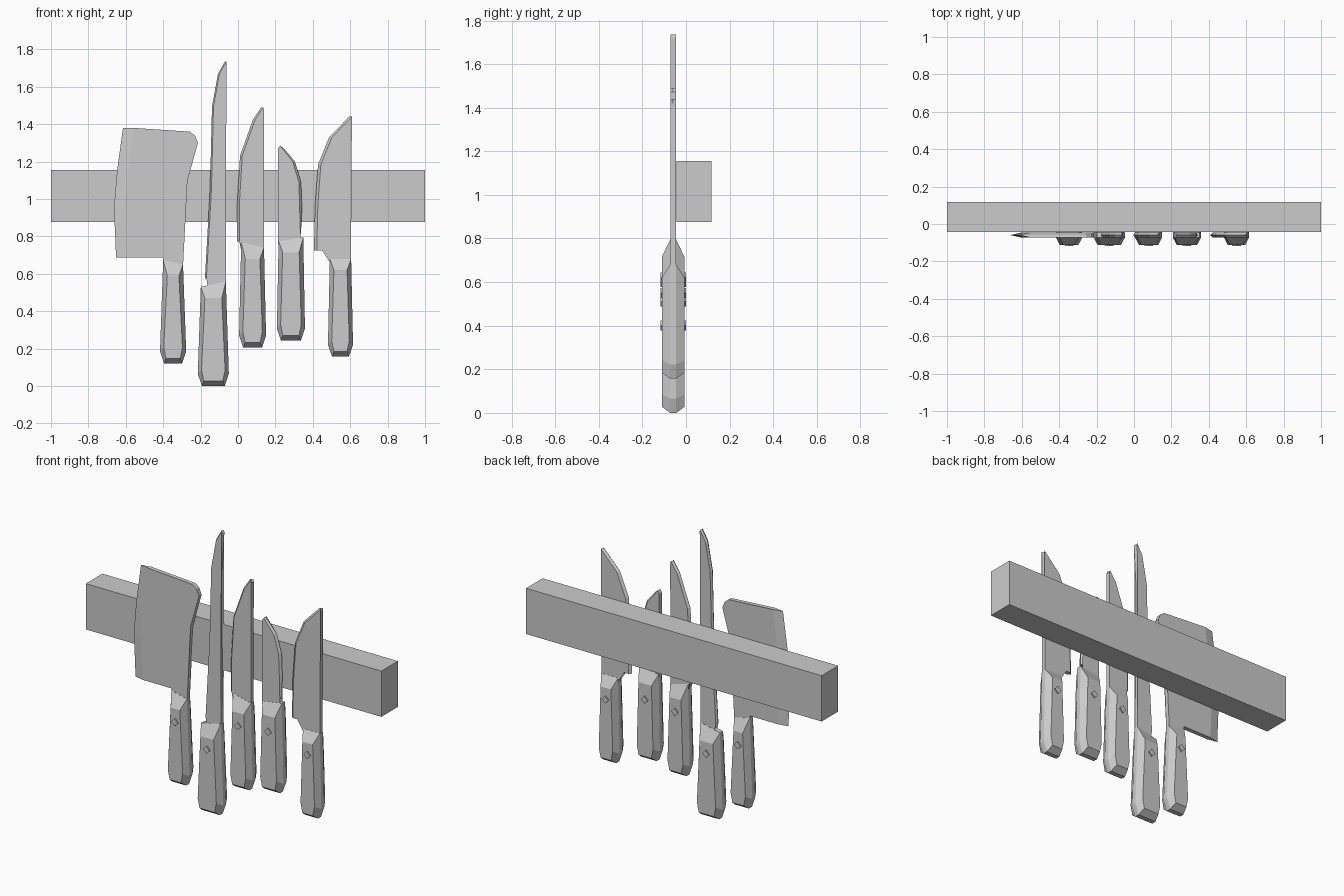
import bpy, bmesh
from math import pi
from mathutils import Matrix

if "Cube" in bpy.data.objects:
    bpy.data.objects.remove(bpy.data.objects["Cube"])

Y = -0.059          # centre plane of all knives


def finish(name, bm):
    bmesh.ops.recalc_face_normals(bm, faces=bm.faces)
    me = bpy.data.meshes.new(name)
    bm.to_mesh(me)
    bm.free()
    ob = bpy.data.objects.new(name, me)
    bpy.context.collection.objects.link(ob)
    return ob


def loft(name, loops):
    """Skin matching (y, outline) loops from front to back and cap both ends."""
    bm = bmesh.new()
    rings = [[bm.verts.new((x, y, z)) for x, z in pts] for y, pts in loops]
    n = len(rings[0])
    for a, b in zip(rings, rings[1:]):
        for i in range(n):
            j = (i + 1) % n
            bm.faces.new((a[i], a[j], b[j], b[i]))
    bm.faces.new(rings[0])
    bm.faces.new(rings[-1])
    bmesh.ops.triangulate(bm, faces=[f for f in bm.faces if len(f.verts) > 4])
    return finish(name, bm)


def blade(name, spine, edge, grind):
    """Spine keeps full thickness; edge thins to a sharp line over 'grind'."""
    outline = spine + edge
    flat = spine + [(x + grind, z) for x, z in edge]
    t = 0.013
    loft(name, [(Y - t, flat), (Y, outline), (Y + t, flat)])


def handle(name, cx, wt, wb, zb, zl, zr):
    """Six-sided scales bevelled on both faces around a flat tang."""
    outer = [(cx - wt, zl), (cx + wt, zr), (cx + wb, zb + .065),
             (cx + wb - .022, zb), (cx - wb + .022, zb), (cx - wb, zb + .065)]
    zt = min(zl, zr) - .06
    inner = [(cx - wt + .022, zt), (cx + wt - .022, zt), (cx + wb - .02, zb + .085),
             (cx + wb - .032, zb + .028), (cx - wb + .032, zb + .028),
             (cx - wb + .02, zb + .085)]
    loft(name, [(Y - .052, inner), (Y - .014, outer),
                (Y + .014, outer), (Y + .052, inner)])


def rivet(name, x, z):
    bm = bmesh.new()
    bmesh.ops.create_cone(bm, cap_ends=True, segments=4, radius1=.023, radius2=.023,
                          depth=.118, matrix=Matrix.Translation((x, Y, z))
                          @ Matrix.Rotation(pi / 2, 4, 'X'))
    finish(name, bm)


# Wall rack
bm = bmesh.new()
bmesh.ops.create_cube(bm, size=1, matrix=Matrix.Translation((0, .037, 1.016))
                      @ Matrix.Diagonal((2, .16, .28, 1)))
finish("magnetic_rack", bm)

# Blades: spine points, then cutting-edge points
blade("cleaver_blade",
      [(-.257, 1.36), (-.23, 1.34), (-.214, 1.30), (-.273, 1.09), (-.283, .944),
       (-.294, .64), (-.40, .64), (-.40, .687)],
      [(-.652, .687), (-.663, .955), (-.647, 1.147), (-.615, 1.38)], .06)
blade("slicer_blade",
      [(-.06, 1.72), (-.075, 1.48), (-.075, 1.05), (-.065, .52), (-.16, .52), (-.145, .57)],
      [(-.177, .575), (-.15, 1.05), (-.139, 1.495), (-.107, 1.67), (-.07, 1.735)], .008)
blade("utility_blade",
      [(.139, 1.473), (.138, .73), (.016, .73), (.016, .773)],
      [(-.005, .773), (-.005, .97), (.011, 1.233), (.08, 1.425), (.123, 1.49)], .012)
blade("paring_blade",
      [(.335, .77), (.214, .76), (.214, 1.27), (.225, 1.286)],
      [(.246, 1.27), (.305, 1.2), (.337, 1.09), (.342, .955), (.337, .815),
       (.31, .815), (.32, .795)], -.012)
blade("chef_blade",
      [(.604, 1.42), (.604, .66), (.492, .66), (.492, .68), (.45, .725)],
      [(.406, .725), (.412, .97), (.428, 1.185), (.487, 1.33), (.594, 1.44)], .015)

# Handles and rivets: centre x, top and bottom half width, base z, top left/right z, rivet z
for name, cx, wt, wb, zb, zl, zr, rz in [
        ("cleaver", -.347, .053, .07, .12, .675, .65, .51),
        ("slicer", -.132, .067, .083, 0, .53, .56, .40),
        ("utility", .078, .061, .072, .205, .77, .74, .60),
        ("paring", .283, .066, .075, .243, .775, .795, .62),
        ("chef", .548, .057, .067, .157, .68, .68, .55)]:
    handle(name + "_handle", cx, wt, wb, zb, zl, zr)
    rivet(name + "_rivet", cx, rz)
